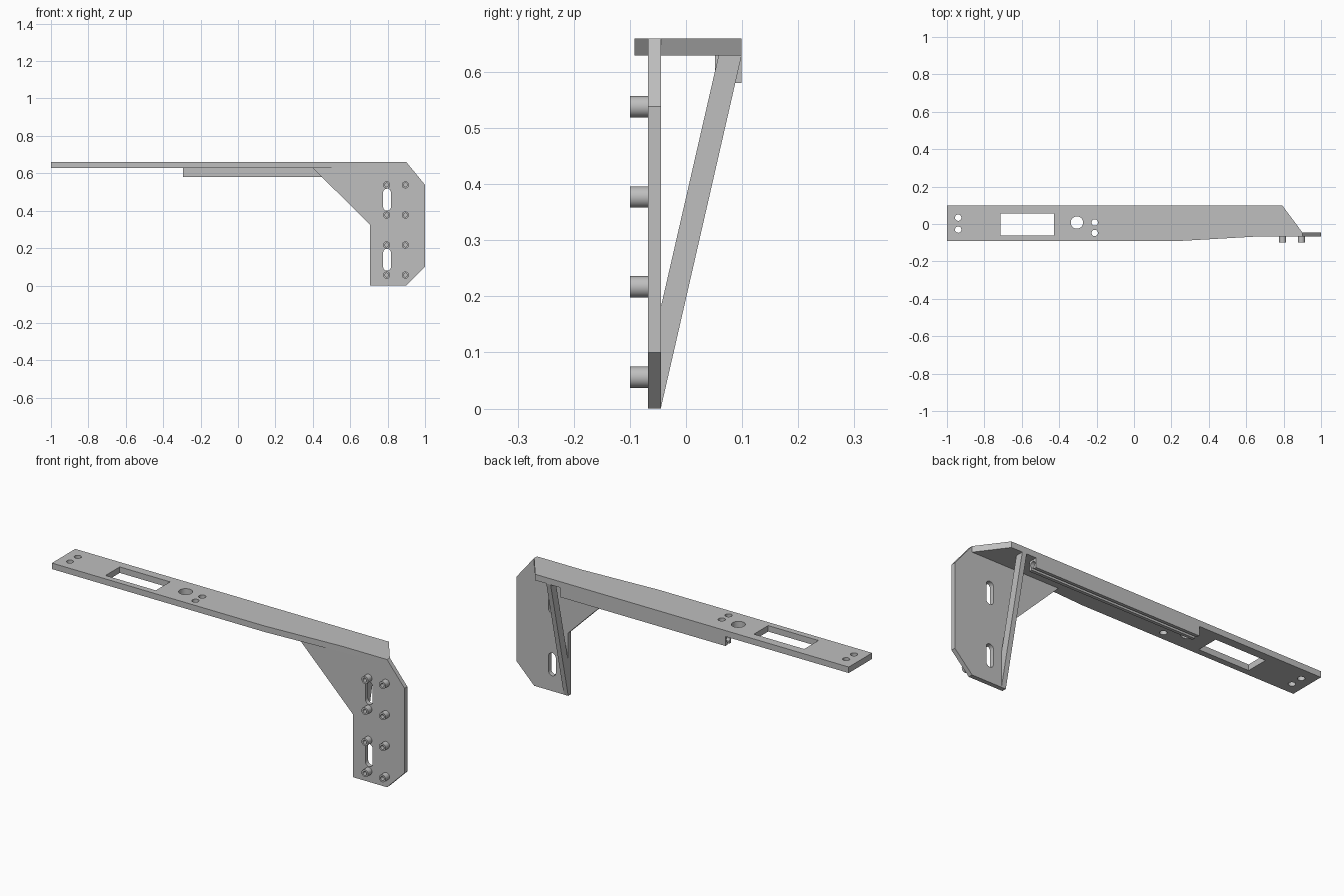
import bpy, bmesh, math
from mathutils import Vector, Matrix

cube = bpy.data.objects.get("Cube")
if cube:
    bpy.data.objects.remove(cube, do_unlink=True)

grey = bpy.data.materials.new("matte grey")
grey.use_nodes = True
colour = (0.52, 0.52, 0.52, 1)
grey.diffuse_color = colour
grey.node_tree.nodes["Principled BSDF"].inputs["Base Color"].default_value = colour

# Each axis maps a 2D profile plus a depth into space
AXES = {
    "x": lambda a, b, d: (d, a, b),
    "y": lambda a, b, d: (a, d, b),
    "z": lambda a, b, d: (a, b, d),
}


def finish(name, bm):
    bmesh.ops.recalc_face_normals(bm, faces=bm.faces)
    mesh = bpy.data.meshes.new(name)
    bm.to_mesh(mesh)
    bm.free()
    mesh.materials.append(grey)
    obj = bpy.data.objects.new(name, mesh)
    bpy.context.collection.objects.link(obj)
    return obj


def prism(name, profile, axis, start, end):
    bm = bmesh.new()
    place = AXES[axis]
    face = bm.faces.new([bm.verts.new(place(a, b, start)) for a, b in profile])
    moved = bmesh.ops.extrude_face_region(bm, geom=[face], use_keep_orig=True)
    verts = [v for v in moved["geom"] if isinstance(v, bmesh.types.BMVert)]
    bmesh.ops.translate(bm, verts=verts, vec=Vector(place(0, 0, end - start)))
    return finish(name, bm)


def arc(cx, cy, r, start, end, steps):
    angles = [math.radians(start + (end - start) * i / steps) for i in range(steps + 1)]
    return [(cx + r * math.cos(t), cy + r * math.sin(t)) for t in angles]


def circle(cx, cy, r, steps=32):
    return arc(cx, cy, r, 0, 360, steps)[:-1]


def rectangle(x0, x1, y0, y1):
    return [(x0, y0), (x1, y0), (x1, y1), (x0, y1)]


def select(obj):
    bpy.ops.object.select_all(action="DESELECT")
    obj.select_set(True)
    bpy.context.view_layer.objects.active = obj


def cut(obj, profiles, axis, start, end):
    select(obj)
    for profile in profiles:
        cutter = prism("cutter", profile, axis, start, end)
        cutter.hide_render = True
        mod = obj.modifiers.new("cut", "BOOLEAN")
        mod.operation = "DIFFERENCE"
        mod.solver = "EXACT"
        mod.object = cutter
        bpy.ops.object.modifier_apply(modifier=mod.name)
        bpy.data.objects.remove(cutter, do_unlink=True)


def smooth(obj):
    select(obj)
    bpy.ops.object.shade_smooth_by_angle(angle=math.radians(30))


PLATE_FRONT, PLATE_BACK = -0.068, -0.045
BAR_BOTTOM, BAR_TOP = 0.629, 0.66
BAR_FRONT, BAR_BACK = -0.092, 0.099

# Long flat bar with its mounting holes and window
bar = prism("top_bar", [
    (-1, BAR_FRONT), (0.22, BAR_FRONT), (0.64, PLATE_FRONT), (0.9, PLATE_FRONT),
    (0.9, PLATE_BACK), (0.793, BAR_BACK), (-1, BAR_BACK)], "z", BAR_BOTTOM, BAR_TOP)
holes = [circle(x, y, 0.017) for x, y in
         [(-0.94, 0.034), (-0.94, -0.03), (-0.21, 0.008), (-0.21, -0.048)]]
holes.append(circle(-0.305, 0.008, 0.033))
holes.append(rectangle(-0.715, -0.427, -0.061, 0.055))
cut(bar, holes, "z", 0.5, 0.8)
smooth(bar)

# Upright mounting plate with two long slots
plate = prism("mounting_plate", [
    (0.705, 0), (0.9, 0), (1, 0.1), (1, 0.538), (0.9, BAR_TOP), (0.64, BAR_TOP - 0.002),
    (0.64, BAR_BOTTOM), (0.4, BAR_BOTTOM), (0.705, 0.325)], "y", PLATE_FRONT, PLATE_BACK)
slots = [arc(0.797, z + 0.038, 0.021, 0, 180, 12) + arc(0.797, z - 0.038, 0.021, 180, 360, 12)
         for z in (0.138, 0.459)]
cut(plate, slots, "y", -0.2, 0.1)
smooth(plate)

# Slanted brace between plate and bar
prism("brace", [(PLATE_BACK, 0), (PLATE_BACK, 0.18), (0.058, BAR_BOTTOM),
                (BAR_BACK, BAR_BOTTOM)], "x", 0.705, 0.73)

# Cable channel below the bar: a round bore open through a narrow slit
left, right, low = 0.052, BAR_BACK, 0.58
mid = (left + right) / 2
channel = [(left, low), (mid - 0.007, low)]
channel += arc(mid, 0.606, 0.015, 242, -62, 20)
channel += [(mid + 0.007, low), (right, low), (right, BAR_BOTTOM), (left, BAR_BOTTOM)]
smooth(prism("cable_channel", channel, "x", -0.295, 0.65))

# Hollow locating pegs on the plate front
for column, x in enumerate((0.795, 0.895)):
    for row, z in enumerate((0.056, 0.217, 0.377, 0.538)):
        bm = bmesh.new()
        outline = [(0.0001, -0.07), (0.01, -0.07), (0.01, -0.1), (0.019, -0.1), (0.019, -0.066)]
        points = [bm.verts.new((r, y, 0)) for r, y in outline]
        edges = [bm.edges.new(pair) for pair in zip(points, points[1:])]
        bmesh.ops.spin(bm, geom=points + edges, cent=(0, 0, 0), axis=(0, 1, 0),
                       angle=math.tau, steps=28, use_merge=True)
        bmesh.ops.transform(bm, matrix=Matrix.Translation((x, 0, z)), verts=bm.verts)
        smooth(finish(f"peg_{column + 1}_{row + 1}", bm))
